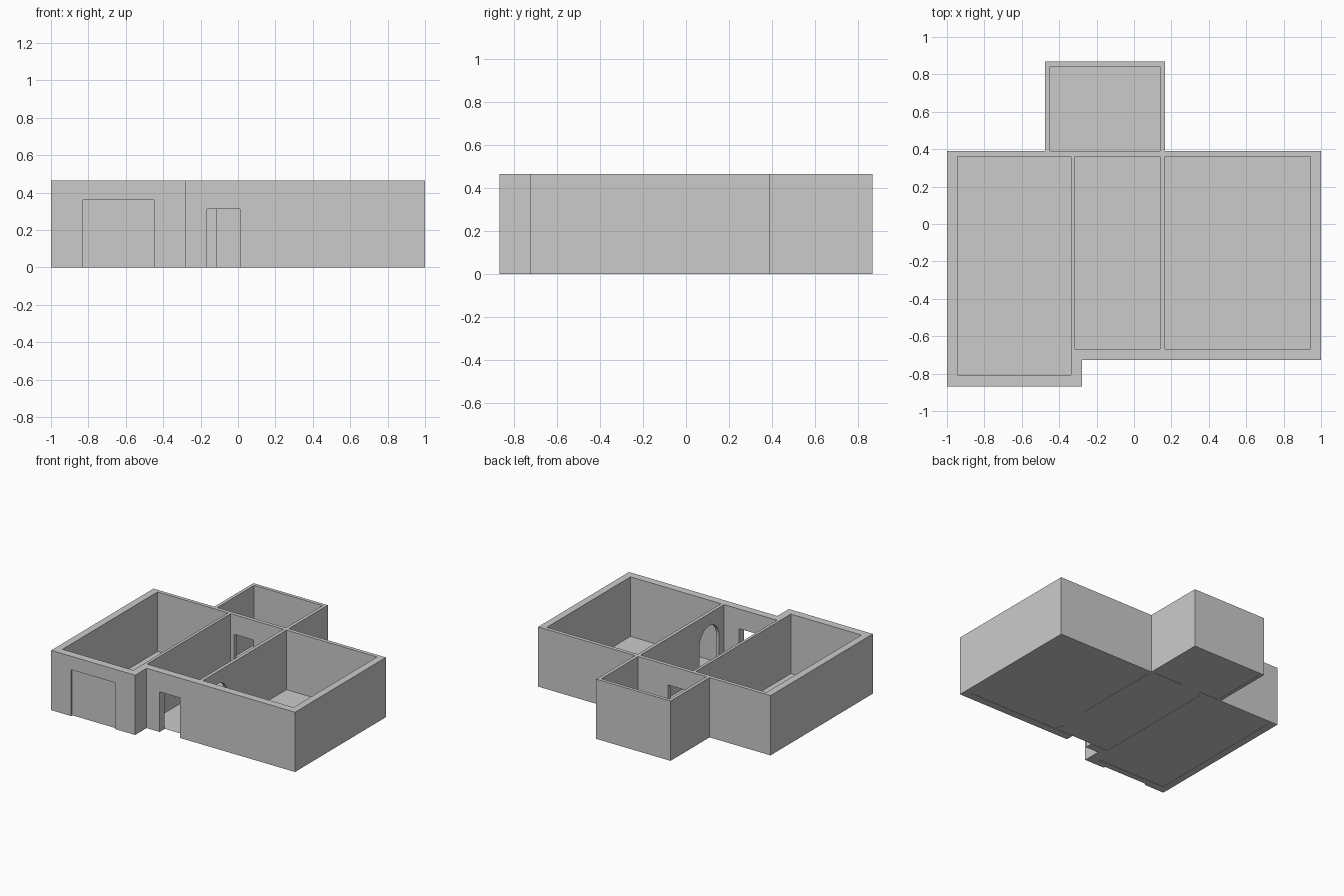
import bpy, bmesh
from math import sin, cos, pi
from mathutils import Vector

if "Cube" in bpy.data.objects:
    bpy.data.objects.remove(bpy.data.objects["Cube"])

H = 0.465


def prism(name, points, direction):
    """Closed prism from a planar loop of points swept along a direction."""
    bm = bmesh.new()
    face = bm.faces.new([bm.verts.new(p) for p in points])
    ext = bmesh.ops.extrude_face_region(bm, geom=[face])
    moved = [g for g in ext["geom"] if isinstance(g, bmesh.types.BMVert)]
    bmesh.ops.translate(bm, vec=Vector(direction), verts=moved)
    bmesh.ops.recalc_face_normals(bm, faces=bm.faces)
    mesh = bpy.data.meshes.new(name)
    bm.to_mesh(mesh)
    bm.free()
    obj = bpy.data.objects.new(name, mesh)
    bpy.context.collection.objects.link(obj)
    return obj


def rect(x0, x1, y0, y1, z):
    return [(x0, y0, z), (x1, y0, z), (x1, y1, z), (x0, y1, z)]


def cut(target, cutter):
    cutter.hide_render = True
    mod = target.modifiers.new("cut", 'BOOLEAN')
    mod.operation = 'DIFFERENCE'
    mod.solver = 'EXACT'
    mod.object = cutter
    bpy.context.view_layer.objects.active = target
    bpy.ops.object.modifier_apply(modifier=mod.name)
    bpy.data.objects.remove(cutter)


def cut_box(target, x0, x1, y0, y1, z0, z1):
    cut(target, prism("cutter", rect(x0, x1, y0, y1, z0), (0, 0, z1 - z0)))


# Outer block following the footprint
outline = [(-1, -0.868), (-0.277, -0.868), (-0.277, -0.727), (1, -0.727),
           (1, 0.389), (0.165, 0.389), (0.165, 0.868), (-0.475, 0.868),
           (-0.475, 0.389), (-1, 0.389)]
walls = prism("walls", [(x, y, 0) for x, y in outline], (0, 0, H))

# Rooms: garage, hall, large room, back room
rooms = [(-0.945, -0.337, -0.807, 0.36),
         (-0.315, 0.139, -0.667, 0.36),
         (0.165, 0.945, -0.667, 0.36),
         (-0.45, 0.139, 0.389, 0.842)]
for r in rooms:
    cut_box(walls, *r, -0.1, H + 0.1)

# Front doorway, back room doorway, shallow garage door recess
cut_box(walls, -0.165, 0.01, -0.8, -0.6, -0.1, 0.312)
cut_box(walls, -0.285, -0.117, 0.3, 0.45, -0.1, 0.312)
cut_box(walls, -0.83, -0.45, -0.95, -0.853, -0.1, 0.36)

# Arched doorway between hall and large room
yc, rad, spring, n = -0.485, 0.12, 0.25, 16
arch = [(0.1, yc - rad, -0.1), (0.1, yc + rad, -0.1)]
arch += [(0.1, yc + rad * cos(pi * i / n), spring + rad * sin(pi * i / n))
         for i in range(n + 1)]
cut(walls, prism("cutter", arch, (0.1, 0, 0)))

# Thin floor sheets in the rooms and inner doorways
floors = rooms + [(0.139, 0.165, yc - rad, yc + rad),
                  (-0.285, -0.117, 0.36, 0.389)]
bm = bmesh.new()
for f in floors:
    bm.faces.new([bm.verts.new(p) for p in rect(*f, 0.002)])
mesh = bpy.data.meshes.new("floor")
bm.to_mesh(mesh)
bm.free()
bpy.context.collection.objects.link(bpy.data.objects.new("floor", mesh))
